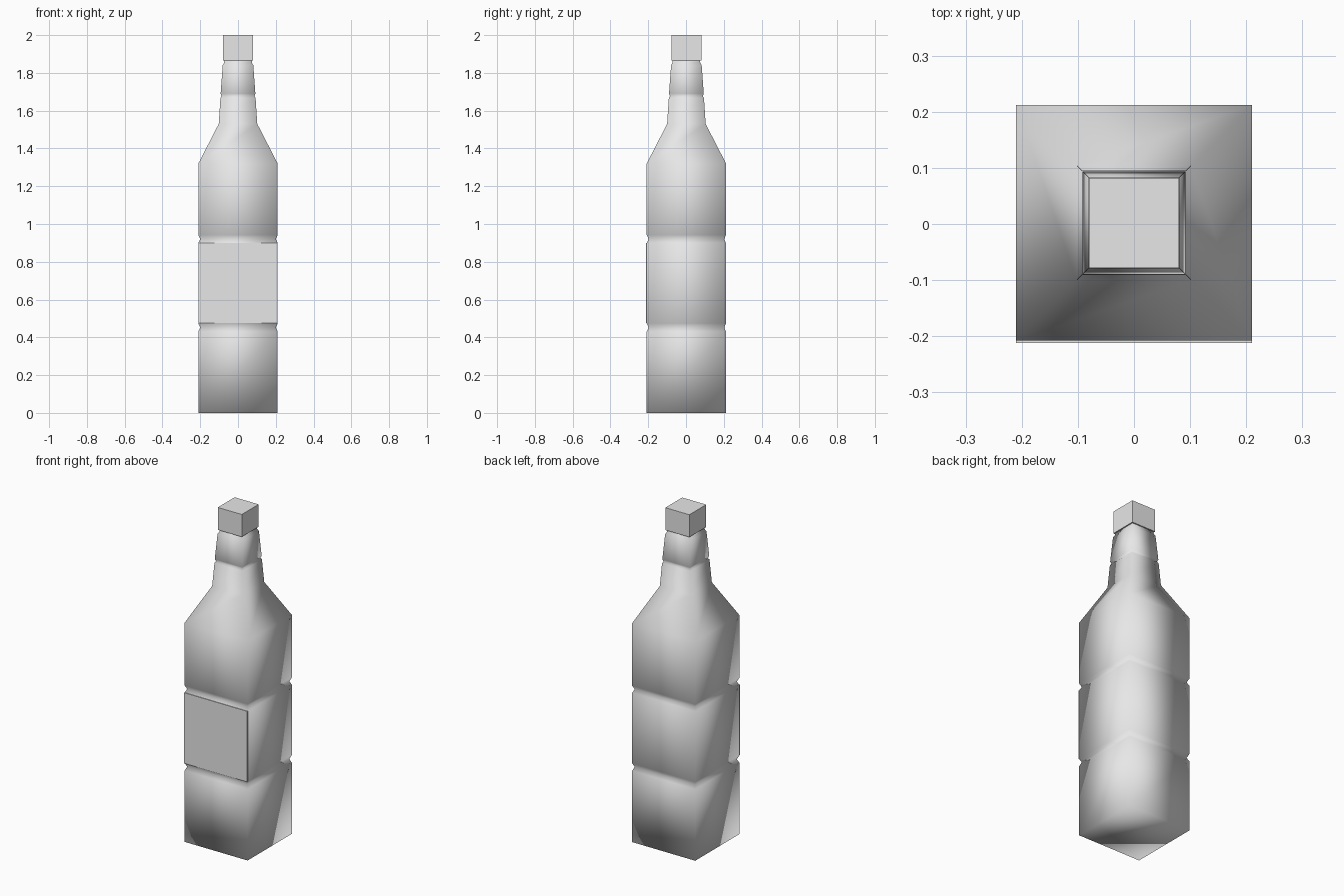
import bpy
import bmesh

cube = bpy.data.objects.get("Cube")
if cube:
    bpy.data.objects.remove(cube, do_unlink=True)

CENTRE_Y = 0.002

grey = bpy.data.materials.new("light_grey")
grey.use_nodes = True
COLOUR = (0.8, 0.8, 0.8, 1)
grey.diffuse_color = COLOUR
grey.node_tree.nodes["Principled BSDF"].inputs["Base Color"].default_value = COLOUR


def add_object(name, bm, smooth):
    bmesh.ops.recalc_face_normals(bm, faces=bm.faces)
    mesh = bpy.data.meshes.new(name)
    for face in bm.faces:
        face.smooth = smooth
    bm.to_mesh(mesh)
    bm.free()
    mesh.materials.append(grey)
    obj = bpy.data.objects.new(name, mesh)
    bpy.context.collection.objects.link(obj)
    return obj


def square_loft(name, profile):
    """Stack square rings of (half width, height) and close both ends."""
    bm = bmesh.new()
    rings = []
    for half, z in profile:
        corners = ((-half, -half), (half, -half), (half, half), (-half, half))
        rings.append([bm.verts.new((x, y + CENTRE_Y, z)) for x, y in corners])
    for low, high in zip(rings, rings[1:]):
        for i in range(4):
            j = (i + 1) % 4
            bm.faces.new((low[i], low[j], high[j], high[i]))
    bm.faces.new(rings[0])
    bm.faces.new(rings[-1])
    return add_object(name, bm, True)


def box(name, low, high):
    bm = bmesh.new()
    bmesh.ops.create_cube(bm, size=1)
    for v in bm.verts:
        v.co = [a + (b - a) * (c + 0.5) for a, b, c in zip(low, high, v.co)]
    return add_object(name, bm, False)


# Square bottle with two grooves round the body and one round the neck
square_loft("bottle", [
    (0.21, 0), (0.21, 0.43), (0.2, 0.452), (0.21, 0.474),
    (0.21, 0.9), (0.2, 0.92), (0.21, 0.942),
    (0.21, 1.32), (0.102, 1.53), (0.093, 1.668), (0.087, 1.677),
    (0.092, 1.69), (0.081, 1.84), (0.073, 1.855), (0.073, 1.87),
])

# Flat-sided cap
box("cap", (-0.08, CENTRE_Y - 0.08, 1.865), (0.08, CENTRE_Y + 0.08, 2))

# Label plate on the front
box("label", (-0.21, -0.212, 0.475), (0.21, CENTRE_Y - 0.208, 0.9))
